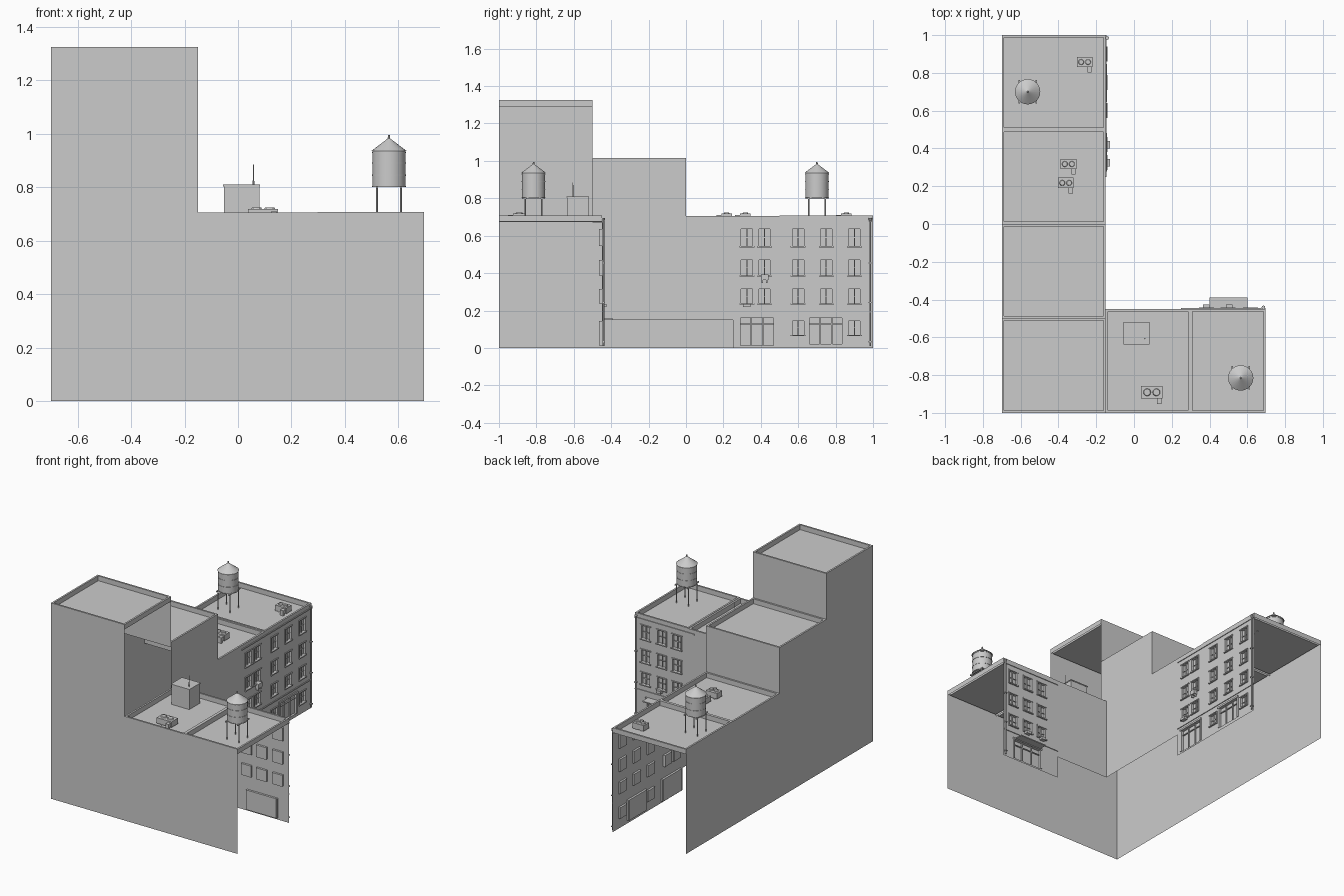
import bpy, bmesh, math
from mathutils import Vector

if "Cube" in bpy.data.objects:
    bpy.data.objects.remove(bpy.data.objects["Cube"])


def finish(name, bm, smooth=False):
    me = bpy.data.meshes.new(name)
    bm.to_mesh(me)
    bm.free()
    ob = bpy.data.objects.new(name, me)
    bpy.context.collection.objects.link(ob)
    if smooth:
        bpy.ops.object.select_all(action='DESELECT')
        bpy.context.view_layer.objects.active = ob
        ob.select_set(True)
        bpy.ops.object.shade_smooth_by_angle(angle=math.radians(35))
    return ob


def quad(bm, *pts):
    bm.faces.new([bm.verts.new(p) for p in pts])


def add_box(bm, a, b):
    a, b = Vector(a), Vector(b)
    r = bmesh.ops.create_cube(bm, size=1)
    for v in r['verts']:
        v.co = (a + b) / 2 + Vector(c * abs(s) for c, s in zip(v.co, b - a))


def add_cone(bm, x, y, z0, z1, r0, r1, n=24):
    r = bmesh.ops.create_cone(bm, cap_ends=True, segments=n, radius1=r0, radius2=r1, depth=z1 - z0)
    bmesh.ops.translate(bm, verts=r['verts'], vec=(x, y, (z0 + z1) / 2))


# Building shell: roof tray with parapet; each side wall drops to its own bottom
T, DROP = 0.012, 0.033


def block(name, x0, x1, y0, y1, z, bottoms):
    bm = bmesh.new()
    outer = [(x0, y0), (x1, y0), (x1, y1), (x0, y1)]
    inner = [(x0 + T, y0 + T), (x1 - T, y0 + T), (x1 - T, y1 - T), (x0 + T, y1 - T)]
    f = z - DROP
    for i in range(4):
        (a, b), (c, d) = outer[i], outer[(i + 1) % 4]
        (e, g), (h, k) = inner[i], inner[(i + 1) % 4]
        w = f if bottoms[i] is None else bottoms[i]
        quad(bm, (a, b, w), (c, d, w), (c, d, z), (a, b, z))
        quad(bm, (a, b, z), (c, d, z), (h, k, z), (e, g, z))
        quad(bm, (e, g, z), (h, k, z), (h, k, f), (e, g, f))
    quad(bm, *[(a, b, f) for a, b in inner])
    bmesh.ops.remove_doubles(bm, verts=bm.verts, dist=1e-5)
    finish(name, bm)


XI, YI = -0.15, -0.45
N = None
block("tower_block", -0.7, XI, -1, -0.5, 1.325, (0, N, 0.98, 0))
block("middle_block", -0.7, XI, -0.5, 0, 1.015, (N, 0.67, 0.67, 0))
block("low_block", -0.7, XI, 0, 0.5, 0.705, (N, N, N, 0))
block("end_block", -0.7, XI, 0.5, 1, 0.708, (N, N, N, 0))
block("wing_inner_block", XI, 0.297, -1, YI, 0.705, (0, N, N, N))
block("wing_end_block", 0.297, 0.697, -1, YI, 0.708, (0, N, N, N))

# Plain courtyard walls, open below
bm = bmesh.new()
quad(bm, (XI, YI, 0.15), (XI, 0.25, 0.15), (XI, 0.25, 0.675), (XI, YI, 0.675))
quad(bm, (0.25, YI, 0.15), (XI, YI, 0.15), (XI, YI, 0.675), (0.25, YI, 0.675))
finish("courtyard_walls", bm)


# Facade: sheet with recessed openings
def facade(name, u0, u1, top, holes, depth, P):
    bm = bmesh.new()
    us = sorted({u0, u1, *[h[0] for h in holes], *[h[1] for h in holes]})
    vs = sorted({0, top, *[h[2] for h in holes], *[h[3] for h in holes]})
    for a, b in zip(us, us[1:]):
        for c, d in zip(vs, vs[1:]):
            m, n = (a + b) / 2, (c + d) / 2
            if not any(h[0] < m < h[1] and h[2] < n < h[3] for h in holes):
                quad(bm, P(a, c, 0), P(b, c, 0), P(b, d, 0), P(a, d, 0))
    for a, b, c, d in holes:
        ring = [(a, c), (b, c), (b, d), (a, d)]
        for i in range(4):
            p, q = ring[i], ring[(i + 1) % 4]
            quad(bm, P(*q, 0), P(*p, 0), P(*p, -depth), P(*q, -depth))
        quad(bm, *[P(*r, -depth) for r in ring])
    bmesh.ops.remove_doubles(bm, verts=bm.verts, dist=1e-5)
    finish(name, bm)


def trim(name, windows, shops, bands, P):
    bm = bmesh.new()

    def bar(a, b, c, d, k0, k1):
        add_box(bm, P(a, c, k0), P(b, d, k1))
    for a, b, c, d in windows:
        bar(a - .006, b + .006, c - .007, c, 0, .009)      # sill
        bar(a - .006, b + .006, d, d + .007, 0, .006)      # head
        for s in (a, b):
            bar(s - .004, s + .004, c, d, -.012, .004)     # jambs
        m, n = (a + b) / 2, (c + d) / 2
        bar(m - .003, m + .003, c, d, -.012, -.005)        # mullion
        bar(a, b, n - .002, n + .002, -.012, -.007)        # sash bar
    for a, b, c, d in shops:
        bar(a - .008, b + .008, d, d + .012, 0, .008)
        for s in (a, b):
            bar(s - .006, s + .006, c, d, -.012, .005)
        for t in (.33, .67):
            s = a + (b - a) * t
            bar(s - .003, s + .003, c, d, -.012, -.004)
        bar(a, b, d - .035, d - .03, -.012, -.004)
    for a, b, z in bands:
        bar(a, b, z, z + .008, 0, .005)
    finish(name, bm)


ROWS = [(.545, .635), (.388, .47), (.238, .315)]


def windows_at(centres):
    return [(u - .034, u + .034, c, d) for u in centres for c, d in ROWS]


east = lambda u, v, d: (XI + d, u, v)
north = lambda u, v, d: (-u, YI + d, v)

we = windows_at([.325, .42, .6, .75, .9]) + [(u - .034, u + .034, .07, .145) for u in (.6, .9)]
se = [(.285, .475, .012, .16), (.655, .84, .022, .16)]
facade("long_facade", .25, 1, .676, we + se, .014, east)
trim("long_facade_trim", we, se, [(.25, 1, .19), (.25, 1, .672)], east)

wn = windows_at([-.617, -.497, -.383])
sn = [(-.61, -.39, .012, .145)]
facade("wing_facade", -.697, -.25, .676, wn + sn, .014, north)
trim("wing_facade_trim", wn, sn, [(-.697, -.25, .19), (-.697, -.25, .672)], north)

# Shop canopy, window boxes and window air conditioner
bm = bmesh.new()
add_box(bm, (.4, YI, .15), (.6, -.39, .157))
finish("shop_canopy", bm)
bm = bmesh.new()
for x in (.383, .505):
    add_box(bm, (x - .017, YI, .218), (x + .017, YI + .024, .236))
add_box(bm, (XI, .305, .22), (XI + .024, .345, .236))
finish("window_boxes", bm)
bm = bmesh.new()
add_box(bm, (XI - .01, .4, .362), (XI + .024, .44, .392))
for y in (.408, .432):
    add_box(bm, (XI, y - .003, .348), (XI + .02, y + .003, .362))
finish("window_air_conditioner", bm)

# Drainpipes with brackets
bm = bmesh.new()
for x, y in ((XI + .008, .985), (.685, YI + .008)):
    add_cone(bm, x, y, .01, .69, .005, .005, 8)
    add_cone(bm, x, y, .675, .695, .006, .01, 8)
    for z in (.03, .24, .45):
        add_box(bm, (x - .008, y - .008, z), (x + .008, y + .008, z + .006))
finish("drainpipes", bm, True)


# Rooftop water tanks
def water_tank(name, x, y):
    bm = bmesh.new()
    add_cone(bm, x, y, .803, .935, .062, .062)
    for z in (.803, .845, .89, .93):
        add_cone(bm, x, y, z - .002, z + .002, .064, .064)
    add_cone(bm, x, y, .935, .983, .067, .004)
    add_cone(bm, x, y, .978, .995, .005, .004, 8)
    finish(name, bm, True)
    bm = bmesh.new()
    for sx in (-1, 1):
        for sy in (-1, 1):
            add_cone(bm, x + sx * .045, y + sy * .045, .675, .803, .004, .004, 8)
        add_box(bm, (x + sx * .045 - .004, y - .062, .796), (x + sx * .045 + .004, y + .062, .803))
    finish(name + "_legs", bm)


water_tank("back_water_tank", -.563, .7)
water_tank("wing_water_tank", .565, -.815)

# Stair hut with antenna
bm = bmesh.new()
add_box(bm, (-.053, -.635, .672), (.08, -.522, .803))
add_box(bm, (-.056, -.638, .803), (.083, -.519, .81))
add_cone(bm, .058, -.605, .81, .885, .003, .002, 8)
finish("stair_hut", bm)


# Rooftop air handling units with fans and a bent duct
def vent_unit(name, x0, x1, y0, y1):
    bm = bmesh.new()
    add_box(bm, (x0, y0, .68), (x1, y1, .718))
    for t in (.28, .72):
        x, r = x0 + (x1 - x0) * t, (x1 - x0) * .18
        add_cone(bm, x, (y0 + y1) / 2, .718, .725, r, r * .85, 12)
        for y in (y0 + .008, y1 - .008):
            add_box(bm, (x - .004, y - .004, .672), (x + .004, y + .004, .68))
    add_box(bm, (x1 - .027, y0 - .028, .685), (x1 - .004, y0, .71))
    add_box(bm, (x1 - .027, y0 - .028, .672), (x1 - .004, y0 - .012, .685))
    finish(name, bm)


vent_unit("wing_vent_unit", .038, .15, -.925, -.857)
vent_unit("end_vent_unit", -.303, -.22, .83, .885)
vent_unit("low_vent_unit_a", -.39, -.305, .29, .345)
vent_unit("low_vent_unit_b", -.403, -.32, .19, .245)
